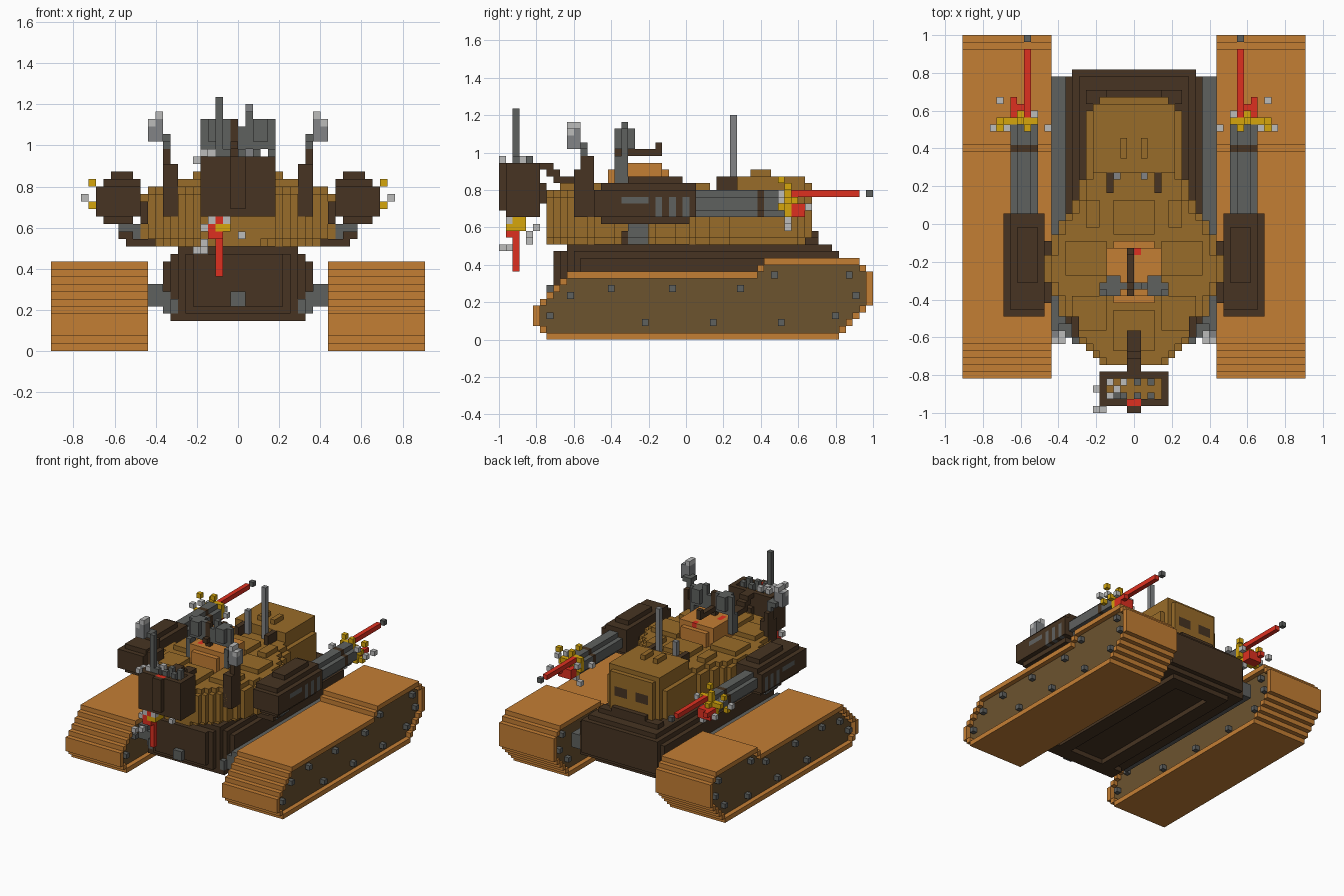
import bpy, bmesh

cube = bpy.data.objects.get("Cube")
if cube:
    bpy.data.objects.remove(cube, do_unlink=True)

V = 2 / 55   # size of one block; x is centred, y runs 0..55, z runs up from 0


def make_material(name, rgb):
    lin = [((c / 255 + 0.055) / 1.055) ** 2.4 for c in rgb]
    m = bpy.data.materials.new(name)
    m.diffuse_color = (*lin, 1)
    m.use_nodes = True
    m.node_tree.nodes["Principled BSDF"].inputs["Base Color"].default_value = (*lin, 1)
    return m


MATS = [make_material(*a) for a in (
    ("orange", (196, 126, 52)), ("gold_brown", (153, 108, 41)), ("dark_brown", (71, 52, 34)),
    ("panel_brown", (108, 83, 47)), ("steel_grey", (95, 97, 95)), ("pale_grey", (188, 188, 187)),
    ("red", (222, 48, 32)), ("yellow", (214, 166, 12)), ("mid_grey", (130, 132, 134)))]
ORANGE, GOLD, DARK, PANEL, GREY, PALE, RED, YELLOW, MID = range(9)
CUT = None


def blocks(name, boxes, side=1):
    """Fill boxes (x0,x1,y0,y1,z0,z1,colour) on the block grid and skin them with merged faces."""
    cells = {}
    for x0, x1, y0, y1, z0, z1, mat in boxes:
        if side < 0:
            x0, x1 = -x1, -x0
        for x in range(x0, x1):
            for y in range(y0, y1):
                for z in range(z0, z1):
                    if mat is CUT:
                        cells.pop((x, y, z), None)
                    else:
                        cells[x, y, z] = mat
    bm = bmesh.new()
    for axis in range(3):
        u, v = (axis + 1) % 3, (axis + 2) % 3
        for step in (1, -1):
            faces = {}
            for c, mat in cells.items():
                n = list(c)
                n[axis] += step
                if tuple(n) not in cells:
                    faces[c[axis], c[u], c[v]] = mat
            for key in sorted(faces):
                if key not in faces:
                    continue
                d, a, b = key
                mat = faces[key]
                b1 = b + 1
                while faces.get((d, a, b1), -1) == mat:
                    b1 += 1
                a1 = a + 1
                while all(faces.get((d, a1, j), -1) == mat for j in range(b, b1)):
                    a1 += 1
                for i in range(a, a1):
                    for j in range(b, b1):
                        del faces[d, i, j]
                ring = [(a, b), (a1, b), (a1, b1), (a, b1)]
                verts = []
                for p, q in (ring if step > 0 else ring[::-1]):
                    co = [0, 0, 0]
                    co[axis], co[u], co[v] = d + (step > 0), p, q
                    verts.append(bm.verts.new((co[0] * V, (co[1] - 27.5) * V, co[2] * V)))
                bm.faces.new(verts).material_index = mat
    bmesh.ops.remove_doubles(bm, verts=bm.verts, dist=1e-5)
    me = bpy.data.meshes.new(name)
    bm.to_mesh(me)
    bm.free()
    for m in MATS:
        me.materials.append(m)
    ob = bpy.data.objects.new(name, me)
    bpy.context.collection.objects.link(ob)


def cell(x, y, z, mat):
    return (x, x + 1, y, y + 1, z, z + 1, mat)


def both(*boxes):
    """The given boxes plus their mirror images in x."""
    return [b for x0, x1, *r in boxes for b in ((x0, x1, *r), (-x1, -x0, *r))]


# Tracks: stepped outline, recessed side panels and bolts
def low(y):
    return max(0, 7 - y, y - 49)


def high(y):
    return min(y, 10 if y < 38 else 11 if y < 39 else 12, 64 - y)


def inside(y, z):
    return 5 <= y < 55 and low(y) <= z < high(y)


track = [(12, 25, y, y + 1, low(y), high(y), ORANGE) for y in range(5, 55)]
for y in range(5, 55):
    for z in range(12):
        if all(inside(*p) for p in ((y, z), (y - 1, z), (y + 1, z), (y, z - 1), (y, z + 1))):
            track += [cell(12, y, z, CUT), cell(24, y, z, CUT), cell(13, y, z, PANEL), cell(23, y, z, PANEL)]
for y, z in ((7, 3), (10, 6), (16, 7), (25, 7), (35, 7), (40, 9), (51, 9), (52, 6), (49, 3), (41, 2), (31, 2), (21, 2)):
    track += [cell(12, y, z, GREY), cell(24, y, z, GREY)]

# Side gun pod with vents and a bracket below
pod = [(13, 19, 14, 29, 18, 22, DARK), (13, 18, 15, 29, 22, 23, DARK), (14, 18, 15, 28, 17, 18, DARK),
       (14, 17, 19, 27, 23, 24, DARK), (12, 13, 16, 25, 17, 20, DARK), (11, 15, 18, 22, 14, 15, DARK),
       (14, 16, 18, 19, 15, 16, DARK), (13, 16, 19, 22, 15, 17, GREY), (14, 15, 19, 22, 14, 15, GREY),
       (18, 19, 18, 22, 20, 21, GREY)]
pod += [(18, 19, y, y + 1, 18, 21, GREY) for y in (23, 25, 27)]

# Barrel with rounded corners and a dark band
barrel = [(14, 18, 29, 42, 18, 22, GREY), (14, 18, 38, 39, 18, 22, DARK)]
barrel += [(x, x + 1, 29, 42, z, z + 1, CUT) for x in (14, 17) for z in (18, 21)]

# Muzzle burst: red tracer with yellow and pale sparks
burst = [(14, 18, 42, 43, 18, 22, YELLOW), (15, 18, 43, 45, 18, 20, RED), (15, 16, 43, 53, 21, 22, RED),
         (17, 18, 44, 46, 19, 20, RED), (15, 16, 54, 55, 21, 22, GREY), cell(14, 42, 18, CUT), cell(17, 42, 21, CUT)]
burst += [cell(*c, PALE) for c in ((19, 45, 19), (12, 41, 20), (20, 41, 20), (14, 42, 16), (15, 42, 17),
                                   (18, 41, 21), (14, 43, 20))]
burst += [cell(*c, YELLOW) for c in ((19, 42, 22), (19, 41, 19), (15, 41, 23), (16, 42, 22), (18, 42, 20),
                                     (16, 43, 20))]

# Sensor mast at the turret shoulder
mast = [(8, 10, 11, 14, 18, 25, DARK), (9, 10, 12, 14, 25, 27, DARK), (9, 10, 12, 13, 27, 29, GREY),
        (10, 12, 10, 12, 28, 31, MID), (10, 11, 10, 12, 31, 32, PALE), (9, 11, 11, 13, 28, 29, GREY),
        cell(11, 10, 30, PALE)]

for side, label in ((1, "left"), (-1, "right")):
    blocks(label + "_track", track, side)
    blocks(label + "_gun_pod", pod, side)
    blocks(label + "_barrel", barrel, side)
    blocks(label + "_muzzle_burst", burst, side)
    blocks(label + "_sensor_mast", mast, side)

# Hull with tapered nose, chamfered edges, belly plate and grey side rails
hull = [(-10, 10, 12, 49, 5, 12, DARK), (-9, 9, 12, 50, 6, 13, DARK), (-8, 8, 10, 49, 13, 14, DARK),
        (-7, 7, 10, 48, 4, 5, DARK), (-4, 4, 13, 45, 4, 5, CUT), (-7, 7, 45, 47, 14, 15, DARK),
        (-4, 4, 46, 47, 14, 16, DARK), (-1, 1, 7, 8, 6, 8, GREY)]
hull += [(-w, w, y, y + 1, z, 13, DARK) for y, w, z in ((8, 6, 6), (9, 7, 5), (10, 8, 5), (11, 9, 5))]
hull += both((10, 12, 11, 49, 6, 9, GREY), (9, 10, 11, 12, 5, 8, GREY), (8, 9, 10, 11, 5, 7, GREY),
             (7, 9, 10, 13, 4, 5, DARK))
blocks("hull", hull)

# Turret: half widths along its length, stepped in at foot and rim
widths = [(7, 5), (8, 6), (9, 7), (10, 8), (11, 9), (13, 10), (14, 11), (17, 12), (19, 13), (23, 12), (26, 11),
          (28, 10), (29, 9), (31, 8), (34, 7), (44, 6), (45, 5), (46, 0)]
turret = []
for (y0, w), (y1, _) in zip(widths, widths[1:]):
    turret += [(-w, w, y0, y1, 15, 21, GOLD), (2 - w, w - 2, y0, y1, 14, 15, GOLD), (1 - w, w - 1, y0, y1, 21, 22, GOLD)]
turret += both((4, 10, 20, 25, 22, 23, GOLD), (4, 9, 12, 17, 22, 23, GOLD), (5, 7, 27, 31, 22, 23, GOLD))
turret += [(-3, 3, 9, 15, 22, 23, GOLD), (-3, 3, 26, 31, 22, 23, GOLD),
           (-6, 6, 35, 45, 21, 24, GOLD), (-5, 5, 35, 46, 21, 23, GOLD)]
turret += both((1, 2, 37, 40, 24, 25, GOLD), (1, 4, 45, 46, 18, 20, DARK), (3, 4, 32, 35, 22, 24, DARK))
blocks("turret", turret)

# Antennas on the turret roof
blocks("tall_antenna", [(1, 2, 34, 35, 22, 33, MID)])
blocks("short_antenna", [(-3, -2, 34, 35, 22, 27, MID)])

# Roof hatch with shielded gun
hatch = [(-4, 4, 17, 24, 22, 26, ORANGE), (-3, 3, 16, 25, 22, 25, ORANGE),
         (-1, 0, 17, 24, 27, 28, DARK), (-1, 0, 23, 24, 28, 29, DARK), (-1, 0, 18, 19, 26, 31, DARK),
         cell(0, 23, 25, RED), (-3, -2, 18, 20, 25, 26, RED)]
hatch += both((1, 5, 18, 19, 27, 31, GREY), (2, 4, 17, 20, 28, 31, GREY), (4, 5, 17, 19, 23, 27, GREY))
hatch += [(0, 1, 18, 19, 27, 30, GREY), (1, 2, 18, 19, 31, 32, GREY)]
blocks("roof_hatch_gun", hatch)

# Front pod with open top, strap to the turret and antenna
front = [(-5, 5, 1, 6, 18, 26, DARK), (-1, 1, 0, 1, 19, 26, DARK), (-4, 4, 2, 5, 25, 26, CUT),
         (-4, 4, 2, 5, 24, 25, GOLD), (-1, 1, 1, 2, 25, 26, RED), (-1, 1, 6, 7, 20, 23, DARK),
         (-1, 1, 6, 8, 25, 26, DARK), (-1, 1, 7, 9, 24, 25, DARK), (-1, 1, 8, 10, 23, 24, DARK),
         (-1, 1, 9, 12, 22, 24, DARK), (-3, -2, 2, 3, 25, 34, GREY)]
front += [(x, x + 1, y, y + 1, 25, 27, GREY if x > -4 else PALE) for x in (-4, -2, 0, 2) for y in (2, 4)]
front += [cell(*c, PALE) for c in ((-5, 0, 26), (-6, 3, 25), (-4, 2, 26), (-3, 3, 26), (-2, 4, 26))]
blocks("front_pod", front)

# Downward burst below the front pod
down = [(-4, -1, 1, 4, 16, 18, YELLOW), (-4, -2, 1, 3, 15, 18, RED), (-3, -2, 2, 3, 10, 18, RED),
        cell(-3, 1, 16, YELLOW)]
down += [cell(*c, PALE) for c in ((-5, 1, 16), (-5, 5, 16), (-2, 1, 17), (0, 4, 15), (-6, 0, 13), (-5, 1, 13),
                                  (-5, 4, 14), (-4, 1, 17))]
blocks("front_burst", down)
